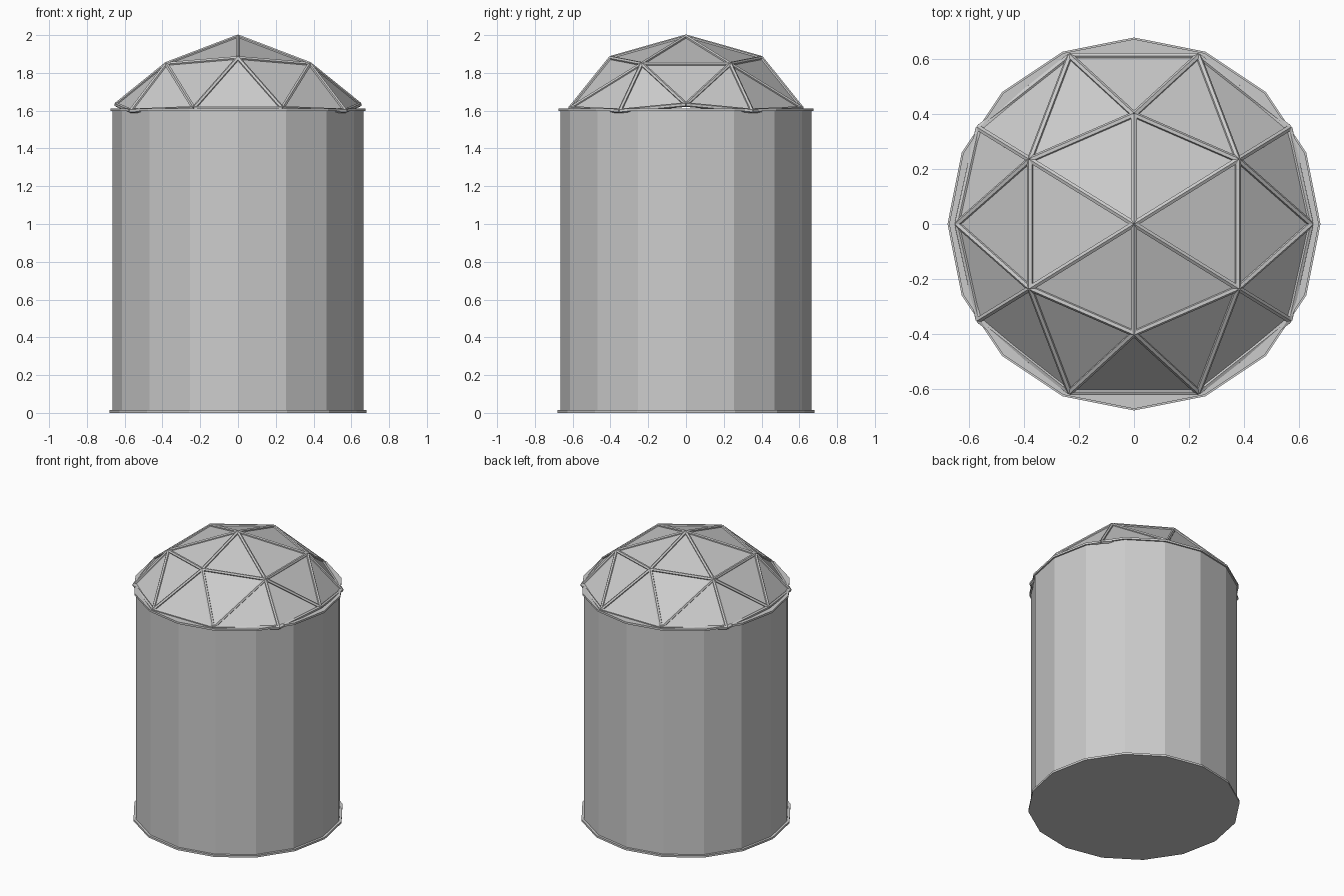
import bpy, bmesh
from mathutils import Vector, Matrix
from itertools import product

if "Cube" in bpy.data.objects:
    bpy.data.objects.remove(bpy.data.objects["Cube"])


def finish(bm, name):
    mesh = bpy.data.meshes.new(name)
    bm.to_mesh(mesh)
    bm.free()
    obj = bpy.data.objects.new(name, mesh)
    bpy.context.collection.objects.link(obj)
    return obj


def drum(name, radius, z0, z1):
    bm = bmesh.new()
    bmesh.ops.create_cone(bm, cap_ends=True, segments=16, radius1=radius, radius2=radius,
                          depth=z1 - z0, matrix=Matrix.Translation((0, 0, (z0 + z1) / 2)))
    return finish(bm, name)


# Sixteen-sided tower with base plate and top rim
drum("base_plate", 0.68, 0, 0.014)
drum("tower_wall", 0.664, 0.007, 1.604)
drum("top_rim", 0.674, 1.598, 1.612)

# Geodesic dome panels: cap of a twice-divided icosahedron, edge midpoint up
R, CZ = 0.757, 1.234
directions = [(0, 0, 1), (0, 0.526, 0.851), (0.5, 0.309, 0.809), (0.851, 0, 0.526),
              (0.309, 0.809, 0.5), (0.749, 0.462, 0.482)]
points = {(sx * x, sy * y, z) for x, y, z in directions
          for sx, sy in product((1, -1), repeat=2)}
bm = bmesh.new()
for p in points:
    bm.verts.new(Vector(p) * R + Vector((0, 0, CZ)))
bmesh.ops.convex_hull(bm, input=bm.verts[:])
bm.normal_update()
under = [f for f in bm.faces if f.normal.z < 0.05]
bmesh.ops.delete(bm, geom=under, context='FACES')
edges = [(e.verts[0].co.copy(), e.verts[1].co.copy()) for e in bm.edges]
finish(bm, "dome_panels")

# Six-sided struts along every panel edge, ridge facing outward
bm = bmesh.new()
for a, b in edges:
    mid = (a + b) / 2
    along = (b - a).normalized()
    out = (mid - Vector((0, 0, CZ))).normalized()
    side = out.cross(along)
    frame = Matrix((side, out, along)).transposed().to_4x4()
    bmesh.ops.create_cone(bm, cap_ends=True, segments=6, radius1=0.012, radius2=0.012,
                          depth=(b - a).length, matrix=Matrix.Translation(mid) @ frame)
finish(bm, "dome_struts")
